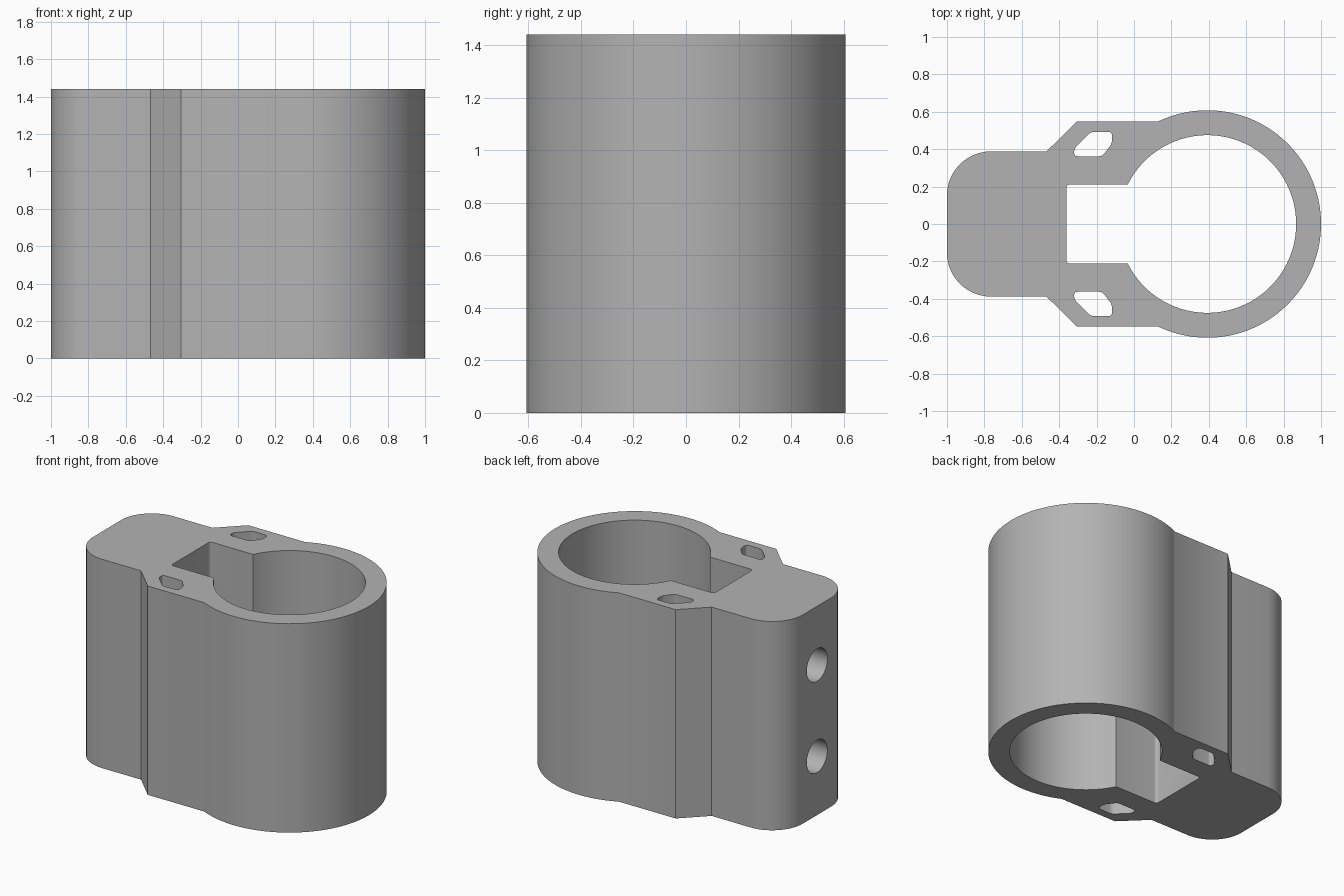
import bpy, bmesh, math

if "Cube" in bpy.data.objects:
    bpy.data.objects.remove(bpy.data.objects["Cube"])

H = 1.44            # overall height
CX = 0.392          # centre of the round socket
R_OUT, R_IN = 0.608, 0.475

grey = bpy.data.materials.new("plain grey")
grey.diffuse_color = (0.45, 0.45, 0.45, 1)
grey.use_nodes = True
grey.node_tree.nodes["Principled BSDF"].inputs["Base Color"].default_value = grey.diffuse_color


def arc(cx, cy, r, a0, a1, n):
    """Points on an arc, angles in radians."""
    return [(cx + r * math.cos(a0 + (a1 - a0) * i / n),
             cy + r * math.sin(a0 + (a1 - a0) * i / n)) for i in range(n + 1)]


def fillet(pts, r, n=4):
    """Round every corner of a polygon by cutting back r and bending."""
    out = []
    for i, (x, y) in enumerate(pts):
        ends = []
        for qx, qy in (pts[i - 1], pts[(i + 1) % len(pts)]):
            d = math.hypot(qx - x, qy - y)
            ends.append((x + (qx - x) * r / d, y + (qy - y) * r / d))
        (ax, ay), (bx, by) = ends
        for k in range(n + 1):
            t = k / n
            out.append(((1 - t) ** 2 * ax + 2 * t * (1 - t) * x + t * t * bx,
                        (1 - t) ** 2 * ay + 2 * t * (1 - t) * y + t * t * by))
    return out


def prism(name, pts, z0, z1):
    bm = bmesh.new()
    face = bm.faces.new([bm.verts.new((x, y, z0)) for x, y in pts])
    ext = bmesh.ops.extrude_face_region(bm, geom=[face])
    for v in ext["geom"]:
        if isinstance(v, bmesh.types.BMVert):
            v.co.z = z1
    bmesh.ops.recalc_face_normals(bm, faces=bm.faces)
    me = bpy.data.meshes.new(name)
    bm.to_mesh(me)
    bm.free()
    ob = bpy.data.objects.new(name, me)
    bpy.context.collection.objects.link(ob)
    me.materials.append(grey)
    return ob


# Outer body: half outline from the right end round to the left, then mirrored
join = math.pi - math.asin(0.548 / R_OUT)
half = arc(CX, 0, R_OUT, 0, join, 48)
half += [(-0.305, 0.548), (-0.468, 0.388)]
half += arc(-0.765, 0.153, 0.235, math.pi / 2, math.pi, 14)
outline = half + [(x, -y) for x, y in reversed(half[1:])]
body = prism("clamp_body", outline, 0, H)

# Keyhole opening: round bore joined to a rectangular slot
a = math.pi - math.asin(0.212 / R_IN)
key = arc(CX, 0, R_IN, -a, a, 80)
key += arc(-0.342, 0.192, 0.02, math.pi / 2, math.pi, 4)
key += arc(-0.342, -0.192, 0.02, math.pi, 1.5 * math.pi, 4)
cutters = [prism("keyhole_cutter", key, -0.2, H + 0.2)]

# Small slanted tie holes on both sides
tie = [(-0.32, 0.362), (-0.17, 0.362), (-0.117, 0.432),
       (-0.117, 0.492), (-0.232, 0.492), (-0.32, 0.404)]
for s in (1, -1):
    pts = fillet([(x, s * y) for x, y in tie], 0.02)
    cutters.append(prism("tie_hole_cutter", pts, -0.2, H + 0.2))

# Two screw holes through the solid block into the slot
for z in (0.405, 1.035):
    c = prism("screw_hole_cutter", arc(0, 0, 0.112, 0, 2 * math.pi, 40)[:-1], -1.2, -0.2)
    c.rotation_euler = (0, math.pi / 2, 0)
    c.location = (0, 0, z)
    cutters.append(c)

for c in cutters:
    c.hide_render = True
    m = body.modifiers.new(c.name, 'BOOLEAN')
    m.operation = 'DIFFERENCE'
    m.solver = 'EXACT'
    m.object = c

# Bake the cuts and drop the cutters
bpy.context.view_layer.update()
dg = bpy.context.evaluated_depsgraph_get()
cut = bpy.data.meshes.new_from_object(body.evaluated_get(dg))
body.modifiers.clear()
body.data = cut
for c in cutters:
    bpy.data.objects.remove(c)

bpy.context.view_layer.objects.active = body
body.select_set(True)
bpy.ops.object.shade_smooth_by_angle(angle=math.radians(25))
